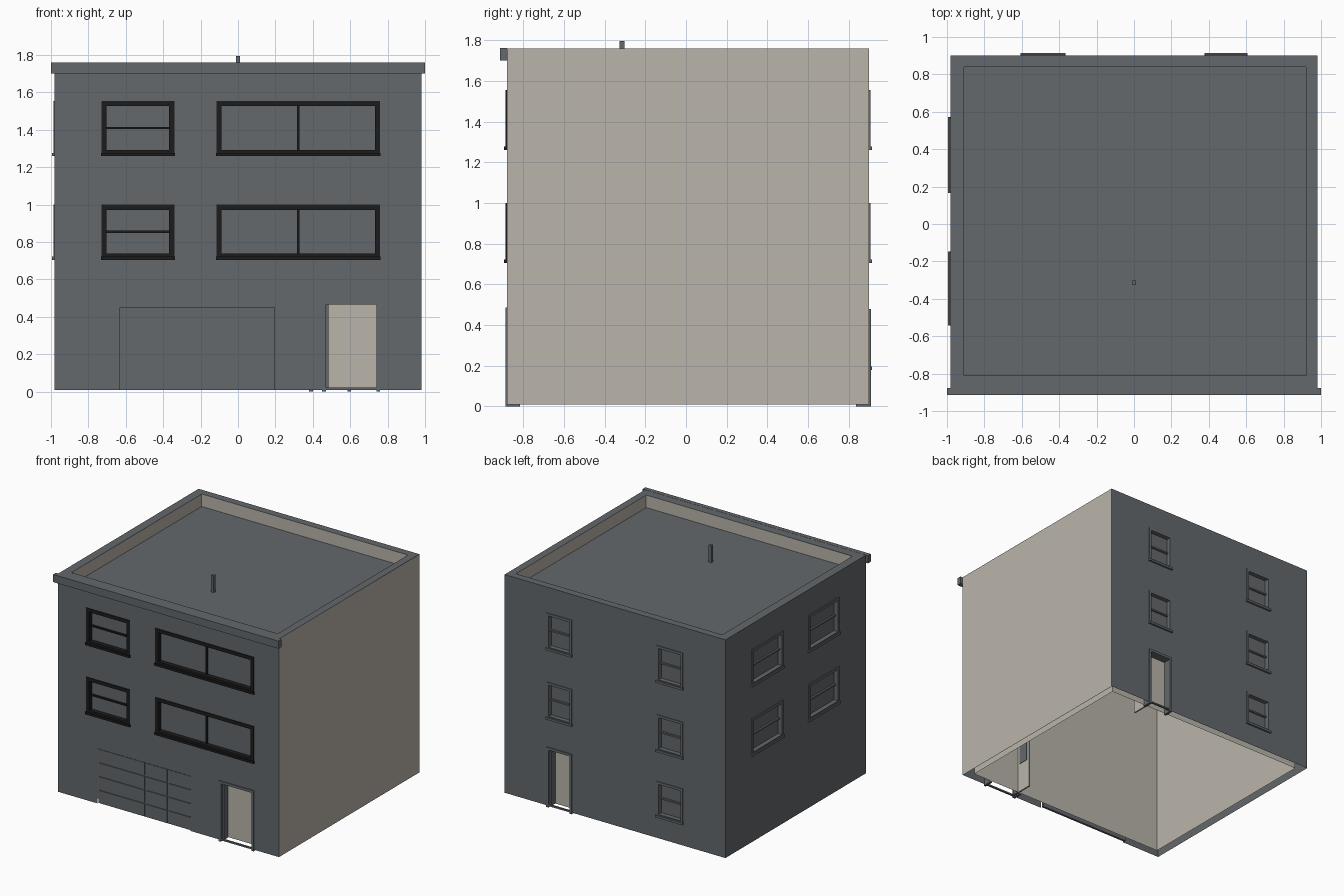
import bpy
import bmesh

cube = bpy.data.objects.get("Cube")
if cube:
    bpy.data.objects.remove(cube, do_unlink=True)


def material(name, rgb):
    m = bpy.data.materials.new(name)
    m.use_nodes = True
    m.diffuse_color = (*rgb, 1)
    m.node_tree.nodes["Principled BSDF"].inputs["Base Color"].default_value = (*rgb, 1)
    return m


GRAY = material("slate gray", (0.125, 0.138, 0.147))
BEIGE = material("warm beige", (0.49, 0.46, 0.405))
BLACK = material("black frame", (0.012, 0.012, 0.012))

# Outer skin, inner skin and heights
XO, YF, YB = 0.98, -0.88, 0.90
XI0, XI1, YI0, YI1 = -0.91, 0.92, -0.81, 0.84
BASE, TOP, ROOF = 0.01, 1.76, 1.66

# Wall frames: u runs along the wall, d points outward, z is up
SIDES = {
    "front": lambda u, d, z: (u, YF - d, z),
    "back": lambda u, d, z: (u, YB + d, z),
    "right": lambda u, d, z: (-XO - d, u, z),
    "left": lambda u, d, z: (XO + d, u, z),
    "world": lambda x, y, z: (x, y, z),
}


def finish(name, bm, mat):
    mesh = bpy.data.meshes.new(name)
    bm.to_mesh(mesh)
    bm.free()
    mesh.materials.append(mat)
    obj = bpy.data.objects.new(name, mesh)
    bpy.context.collection.objects.link(obj)
    return obj


def boxes(name, side, specs, mat):
    """One object from boxes given as (u0, u1, d0, d1, z0, z1)."""
    bm = bmesh.new()
    for u0, u1, d0, d1, z0, z1 in specs:
        made = bmesh.ops.create_cube(bm, size=1)["verts"]
        for v in made:
            v.co = SIDES[side](u1 if v.co.x > 0 else u0,
                               d1 if v.co.y > 0 else d0,
                               z1 if v.co.z > 0 else z0)
    bmesh.ops.recalc_face_normals(bm, faces=bm.faces)
    return finish(name, bm, mat)


def sheet(name, side, u0, u1, z0, z1, mat, holes=(), d=0.0):
    """Flat wall skin with rectangular holes (u0, u1, z0, z1)."""
    us = sorted({u0, u1, *[h[0] for h in holes], *[h[1] for h in holes]})
    zs = sorted({z0, z1, *[max(h[2], z0) for h in holes], *[h[3] for h in holes]})
    bm = bmesh.new()
    for a, b in zip(us, us[1:]):
        for c, e in zip(zs, zs[1:]):
            um, zm = (a + b) / 2, (c + e) / 2
            if any(h[0] < um < h[1] and h[2] < zm < h[3] for h in holes):
                continue
            loop = [(a, c), (b, c), (b, e), (a, e)]
            if side in ("back", "right"):
                loop.reverse()
            bm.faces.new([bm.verts.new(SIDES[side](u, d, z)) for u, z in loop])
    bmesh.ops.remove_doubles(bm, verts=bm.verts, dist=0.0001)
    return finish(name, bm, mat)


def window(side, u0, u1, z0, z1, mat, w, upright=False):
    """Recessed pane, frame, sash bar and projecting sill."""
    back, out = -0.03, 0.006
    label = side + "_window_"
    boxes(label + "pane", side, [(u0, u1, back - 0.004, back, z0, z1)], GRAY)
    um, zm = (u0 + u1) / 2, (z0 + z1) / 2
    t = 0.006
    if upright:
        bar = (um - t, um + t, back, back + 0.015, z0 + w, z1 - w)
    else:
        bar = (u0 + w, u1 - w, back, back + 0.015, zm - t, zm + t)
    boxes(label + "frame", side, [
        (u0, u0 + w, back, out, z0, z1), (u1 - w, u1, back, out, z0, z1),
        (u0 + w, u1 - w, back, out, z1 - w, z1),
        (u0 + w, u1 - w, back, out, z0, z0 + w), bar], mat)
    boxes(label + "sill", side,
          [(u0 - 0.003, u1 + 0.003, 0, 0.015, z0 - 0.006, z0 + 0.012)], mat)


def door(side, u0, u1, top, hinge):
    """Door frame, with the leaf swung open into the house."""
    w = 0.02
    boxes(side + "_door_frame", side, [
        (u0, u0 + w, -0.065, 0.008, 0, top), (u1 - w, u1, -0.065, 0.008, 0, top),
        (u0 + w, u1 - w, -0.065, 0.008, top - w, top),
        (u0 + w, u1 - w, -0.008, 0.006, BASE, 0.022)], GRAY)
    h = u0 + w if hinge < 0 else u1 - w
    e = h - hinge * 0.013
    lo, hi = min(h, e), max(h, e)
    boxes(side + "_door_edge", side, [(lo, hi, -0.066, -0.01, BASE, top - w)], GRAY)
    boxes(side + "_door_leaf", side, [(lo, hi, -0.2, -0.072, BASE, top - w)], BEIGE)
    boxes(side + "_door_panel", side,
          [(lo - 0.003, hi + 0.003, -0.175, -0.09, 0.25, top - 0.05)], GRAY)


# Window layout by storey
LEVELS = [(0.71, 1.0), (1.265, 1.555)]
GROUND = (0.185, 0.465)
front = [(u0, u1, *lv) for lv in LEVELS for u0, u1 in ((-0.73, -0.34), (-0.115, 0.76))]
back = [(u0, u1, *lv) for lv in LEVELS for u0, u1 in ((-0.605, -0.37), (0.38, 0.605))]
back.append((-0.605, -0.37, *GROUND))
right = [(u0, u1, *lv) for lv in LEVELS for u0, u1 in ((-0.54, -0.15), (0.17, 0.57))]
front_door = (0.45, 0.76, 0, 0.485)
back_door = (0.38, 0.605, 0, 0.48)
garage = (-0.63, 0.195, 0, 0.45)

# Outer wall skins
sheet("front_wall", "front", -XO, XO, BASE, TOP, GRAY, front + [front_door, garage])
sheet("back_wall", "back", -XO, XO, BASE, TOP, GRAY, back + [back_door])
sheet("right_wall", "right", YF, YB, BASE, TOP, GRAY, right)
sheet("left_wall", "left", YF, YB, BASE, TOP, BEIGE)
sheet("left_wall_lining", "left", YF, YB, BASE, TOP, GRAY, d=-0.004)

# Inner wall skins
sheet("inner_front_wall", "front", XI0, XI1, BASE, TOP, BEIGE, d=YF - YI0)
sheet("inner_back_wall", "back", XI0, XI1, BASE, TOP, BEIGE, d=YI1 - YB)
sheet("inner_right_wall", "right", YI0, YI1, BASE, TOP, BEIGE, d=-XO - XI0)
sheet("inner_left_wall", "left", YI0, YI1, BASE, TOP, BEIGE, d=XI1 - XO)

# Parapet cap, roof and cornice
cap = (TOP - 0.003, TOP)
boxes("parapet_cap", "world", [
    (-XO, XO, YF, YI0, *cap), (-XO, XO, YI1, YB, *cap),
    (-XO, XI0, YI0, YI1, *cap), (XI1, XO, YI0, YI1, *cap)], GRAY)
roof = boxes("roof", "world", [(XI0, XI1, YI0, YI1, ROOF - 0.01, ROOF)], GRAY)
roof.data.materials.append(BEIGE)
for f in roof.data.polygons:
    f.material_index = 1 if f.normal.z < -0.5 else 0
boxes("cornice", "front", [(-1, 1, 0, 0.035, 1.7, TOP + 0.001),
                           (-1, -XO, -0.002, 0, 1.7, TOP),
                           (XO, 1, -0.002, 0, 1.7, TOP)], GRAY)
boxes("roof_pipe", "world", [(-0.012, 0.012, -0.327, -0.303, ROOF, 1.795)], GRAY)

# Windows
for u0, u1, z0, z1 in front:
    window("front", u0, u1, z0, z1, BLACK, 0.028, upright=u1 - u0 > 0.5)
for spec in back:
    window("back", *spec, GRAY, 0.02)
for spec in right:
    window("right", *spec, GRAY, 0.02)

# Doors
door("front", front_door[0], front_door[1], front_door[3], -1)
door("back", back_door[0], back_door[1], back_door[3], 1)

# Garage door with raised panels
g0, g1, _, gt = garage
boxes("garage_door", "front", [(g0, g1, -0.03, -0.012, BASE, gt)], GRAY)
columns = [g0, -0.21, -0.01, g1]
row = (gt - BASE) / 4
boxes("garage_panels", "front", [
    (a + 0.006, b - 0.006, -0.012, -0.005, BASE + i * row + 0.005, BASE + (i + 1) * row - 0.005)
    for a, b in zip(columns, columns[1:]) for i in range(4)], GRAY)
